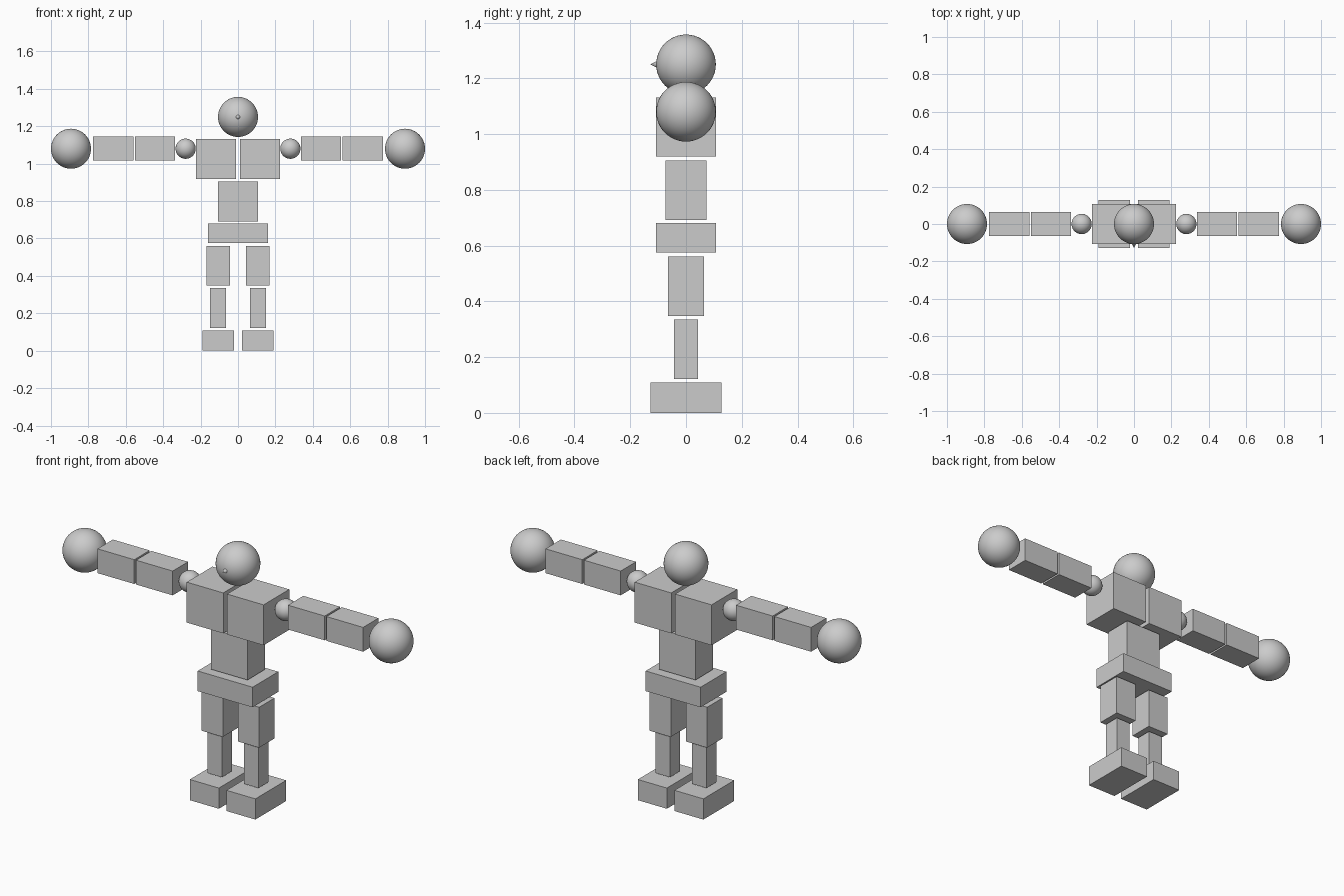
import bpy
import math

cube = bpy.data.objects.get("Cube")
if cube:
    bpy.data.objects.remove(cube, do_unlink=True)

grey = bpy.data.materials.new("plain_grey")
grey.use_nodes = True
COLOUR = (0.6, 0.6, 0.6, 1)
grey.diffuse_color = COLOUR
grey.node_tree.nodes["Principled BSDF"].inputs["Base Color"].default_value = COLOUR


def finish(name):
    ob = bpy.context.object
    ob.name = name
    ob.data.materials.append(grey)
    return ob


def box(name, x0, x1, depth, z0, z1):
    """Box between two x and two z limits, centred on y = 0."""
    bpy.ops.mesh.primitive_cube_add(size=1, location=((x0 + x1) / 2, 0, (z0 + z1) / 2))
    ob = finish(name)
    ob.scale = (abs(x1 - x0), depth, z1 - z0)
    bpy.ops.object.transform_apply(location=False, rotation=False, scale=True)


def ball(name, x, z, radius):
    bpy.ops.mesh.primitive_uv_sphere_add(segments=48, ring_count=24, radius=radius, location=(x, 0, z))
    finish(name)
    bpy.ops.object.shade_smooth()


# Head with a small pointed nose
ball("head", 0, 1.25, 0.107)
bpy.ops.mesh.primitive_cone_add(vertices=24, radius1=0.013, radius2=0, depth=0.026,
                                location=(0, -0.115, 1.25), rotation=(math.pi / 2, 0, 0))
finish("nose")
bpy.ops.object.shade_smooth_by_angle(angle=math.radians(40))

# Middle of the body
box("abdomen", -0.107, 0.107, 0.148, 0.692, 0.905)
box("pelvis", -0.16, 0.16, 0.214, 0.575, 0.681)

# Paired parts
for side, s in (("left", 1), ("right", -1)):
    box(side + "_chest", s * 0.011, s * 0.224, 0.214, 0.919, 1.132)
    ball(side + "_shoulder", s * 0.28, 1.08, 0.054)
    box(side + "_upper_arm", s * 0.336, s * 0.55, 0.128, 1.016, 1.144)
    box(side + "_forearm", s * 0.56, s * 0.774, 0.128, 1.016, 1.144)
    ball(side + "_hand", s * 0.893, 1.08, 0.107)
    box(side + "_thigh", s * 0.044, s * 0.168, 0.128, 0.348, 0.561)
    box(side + "_shin", s * 0.064, s * 0.149, 0.085, 0.122, 0.335)
    box(side + "_foot", s * 0.022, s * 0.191, 0.256, 0, 0.109)
